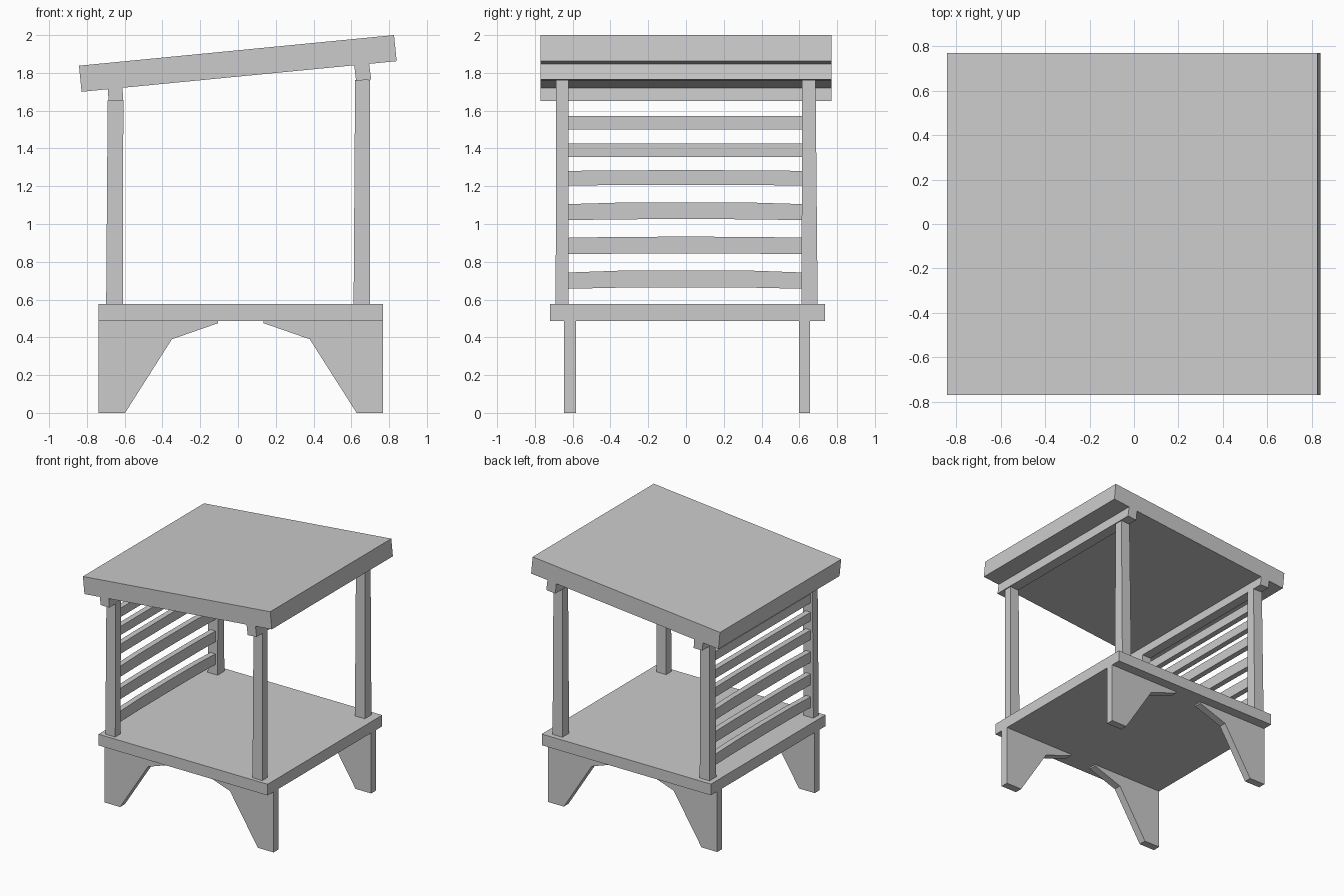
import bpy, bmesh

if "Cube" in bpy.data.objects:
    bpy.data.objects.remove(bpy.data.objects["Cube"])


def prism(name, loop_a, loop_b):
    """Solid between two matching outlines of 3D points."""
    bm = bmesh.new()
    a = [bm.verts.new(p) for p in loop_a]
    b = [bm.verts.new(p) for p in loop_b]
    bm.faces.new(a)
    bm.faces.new(b[::-1])
    n = len(a)
    for i in range(n):
        bm.faces.new((a[i], b[i], b[(i + 1) % n], a[(i + 1) % n]))
    bmesh.ops.recalc_face_normals(bm, faces=bm.faces)
    mesh = bpy.data.meshes.new(name)
    bm.to_mesh(mesh)
    bm.free()
    obj = bpy.data.objects.new(name, mesh)
    bpy.context.collection.objects.link(obj)
    return obj


def along_y(name, profile, y0, y1):
    """Push an (x, z) profile from y0 to y1."""
    return prism(name, [(x, y0, z) for x, z in profile], [(x, y1, z) for x, z in profile])


def rect(x0, x1, y0, y1, z):
    return [(x0, y0, z), (x1, y0, z), (x1, y1, z), (x0, y1, z)]


# Sloping roof slab
along_y("roof", [(-0.828, 1.70), (0.84, 1.862), (0.826, 2.0), (-0.842, 1.838)], -0.77, 0.77)

# Beams carrying the roof
along_y("left_beam", [(-0.685, 1.65), (-0.607, 1.65), (-0.612, 1.725), (-0.69, 1.72)], -0.77, 0.77)
along_y("right_beam", [(0.625, 1.758), (0.705, 1.765), (0.694, 1.852), (0.615, 1.845)], -0.77, 0.77)

# Platform
prism("platform", rect(-0.738, 0.768, -0.72, 0.737, 0.487), rect(-0.738, 0.768, -0.72, 0.737, 0.577))

# Slightly tapered corner posts
for side, bottom, top, z in (("left", (-0.698, -0.61), (-0.69, -0.607), 1.655),
                             ("right", (0.612, 0.70), (0.62, 0.70), 1.762)):
    prism("front_post_" + side, rect(*bottom, -0.69, -0.622, 0.575), rect(*top, -0.688, -0.622, z))
    prism("back_post_" + side, rect(*bottom, 0.612, 0.697, 0.575), rect(*top, 0.614, 0.686, z))

# Bracket legs: the same profile, mirrored about the platform centre
leg = [(-0.753, 0), (-0.613, 0), (-0.365, 0.39), (-0.12, 0.475), (-0.12, 0.49), (-0.753, 0.49)]
for row, y0, y1 in (("front", -0.645, -0.583), ("back", 0.597, 0.657)):
    for side, s in (("left", 1), ("right", -1)):
        along_y(f"{row}_leg_{side}", [(s * x + 0.015, z) for x, z in leg], y0, y1)

# Slats between the left posts, the lower ones gently bowed
slats = [(0.657, 0.743, 0.012), (0.84, 0.927, 0.006), (1.02, 1.105, 0.01),
         (1.204, 1.281, 0.004), (1.355, 1.425, 0), (1.50, 1.572, 0)]
for i, (z0, z1, bow) in enumerate(slats):
    stations = [(-0.63, 0), (-0.36, 0.8), (0, 1), (0.36, 0.8), (0.625, 0)]
    outline = [(y, z0 + 0.6 * bow * k) for y, k in stations]
    outline += [(y, z1 + bow * k) for y, k in stations[::-1]]
    prism(f"slat_{i + 1}", [(-0.675, y, z) for y, z in outline], [(-0.63, y, z) for y, z in outline])
